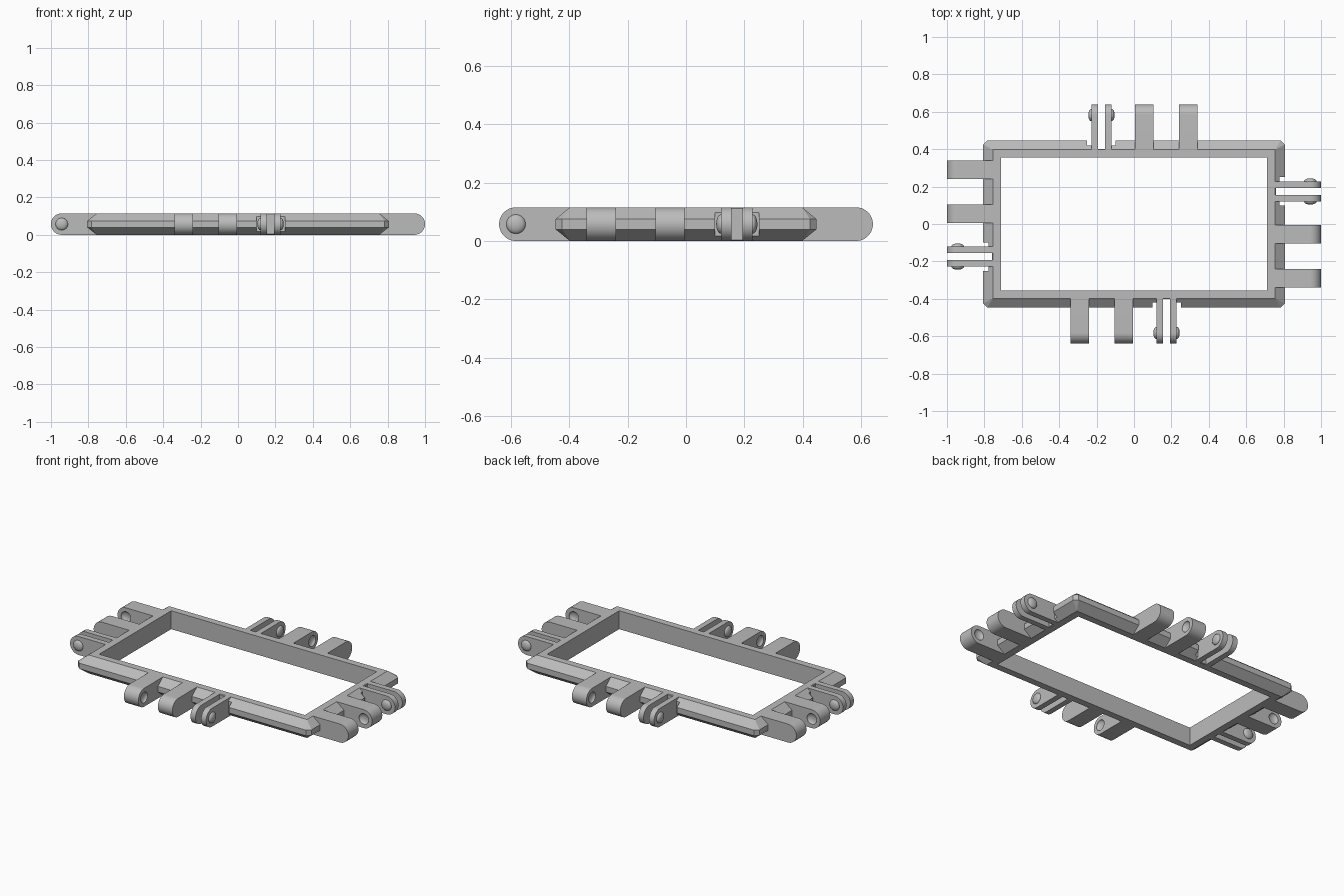
import bpy, bmesh, math
from mathutils import Matrix

cube = bpy.data.objects.get("Cube")
if cube:
    bpy.data.objects.remove(cube, do_unlink=True)

HEIGHT = 0.115
R = HEIGHT / 2

grey = bpy.data.materials.new("plain grey")
grey.use_nodes = True
colour = (0.5, 0.5, 0.5, 1)
grey.diffuse_color = colour
grey.node_tree.nodes["Principled BSDF"].inputs["Base Color"].default_value = colour


def make_object(name, bm, turn=Matrix()):
    bmesh.ops.recalc_face_normals(bm, faces=bm.faces)
    bm.transform(turn)
    mesh = bpy.data.meshes.new(name)
    bm.to_mesh(mesh)
    bm.free()
    mesh.materials.append(grey)
    obj = bpy.data.objects.new(name, mesh)
    bpy.context.collection.objects.link(obj)
    return obj


def activate(obj):
    bpy.ops.object.select_all(action='DESELECT')
    obj.select_set(True)
    bpy.context.view_layer.objects.active = obj


def cut(obj, cutter):
    cutter.hide_render = True
    activate(obj)
    mod = obj.modifiers.new("cut", 'BOOLEAN')
    mod.operation = 'DIFFERENCE'
    mod.solver = 'EXACT'
    mod.object = cutter
    bpy.ops.object.modifier_apply(modifier=mod.name)
    bpy.data.objects.remove(cutter, do_unlink=True)


def smooth(obj):
    activate(obj)
    bpy.ops.object.shade_smooth_by_angle(angle=math.radians(30))


def box(bm, x0, x1, y0, y1, z0, z1):
    place = Matrix.Translation(((x0 + x1) / 2, (y0 + y1) / 2, (z0 + z1) / 2))
    size = Matrix.Diagonal((x1 - x0, y1 - y0, z1 - z0, 1))
    bmesh.ops.create_cube(bm, size=1, matrix=place @ size)


def tongue(bm, start, reach, y0, y1):
    """Bar with a fully rounded outer end."""
    outline = [(start, 0)]
    for i in range(25):
        a = math.pi * (i / 24 - 0.5)
        outline.append((reach - R + R * math.cos(a), R + R * math.sin(a)))
    outline.append((start, HEIGHT))
    face = bm.faces.new([bm.verts.new((x, y0, z)) for x, z in outline])
    moved = bmesh.ops.extrude_face_region(bm, geom=[face])["geom"]
    bmesh.ops.translate(bm, vec=(0, y1 - y0, 0),
                        verts=[v for v in moved if isinstance(v, bmesh.types.BMVert)])


def button(bm, reach, y):
    """Flattened ball used for the snap domes and their sockets."""
    place = Matrix.Translation((reach - R, y, R))
    squash = Matrix.Diagonal((1, 0.5, 1, 1))
    bmesh.ops.create_uvsphere(bm, u_segments=32, v_segments=16, radius=0.033,
                              matrix=place @ squash)


# Rectangular frame with sloped outer edges and clipped corners
def ring(bm, x, y, z, clip=0):
    points = []
    for sx, sy in ((1, 1), (-1, 1), (-1, -1), (1, -1)):
        pair = [(sx * x, sy * (y - clip)), (sx * (x - clip), sy * y)]
        points += pair if sx * sy > 0 else pair[::-1]
    return [bm.verts.new((px, py, z)) for px, py in points]


bm = bmesh.new()
rings = [ring(bm, 0.71, 0.355, 0), ring(bm, 0.755, 0.3975, 0),
         ring(bm, 0.806, 0.447, 0.04, 0.022), ring(bm, 0.806, 0.447, 0.075, 0.022),
         ring(bm, 0.755, 0.3975, HEIGHT), ring(bm, 0.71, 0.355, HEIGHT)]
for a, b in zip(rings, rings[1:] + rings[:1]):
    for i in range(8):
        j = (i + 1) % 8
        bm.faces.new((a[i], a[j], b[j], b[i]))
bmesh.ops.remove_doubles(bm, verts=bm.verts, dist=0.0001)
frame = make_object("frame", bm)

# Four sides, each with a snap clip and a pair of socket blocks
sides = (("left", 0, 0.755, 1.0), ("front", -90, 0.3975, 0.64),
         ("right", 180, 0.755, 1.0), ("back", 90, 0.3975, 0.64))
for side, angle, start, reach in sides:
    turn = Matrix.Rotation(math.radians(angle), 4, 'Z')

    # Notches that free the clip prongs
    for depth, y0, y1 in ((0.022, 0.1, 0.25), (0.004, 0.15, 0.2)):
        bm = bmesh.new()
        box(bm, start + depth, start + 0.1, y0, y1, -0.1, 0.2)
        cut(frame, make_object("notch_cutter", bm, turn))

    # Clip prongs with outward domes
    for label, y0, y1, dome in (("inner", 0.12, 0.155, 0.12), ("outer", 0.193, 0.228, 0.228)):
        bm = bmesh.new()
        tongue(bm, start, reach, y0, y1)
        button(bm, reach, dome)
        smooth(make_object(f"{side}_{label}_prong", bm, turn))

    # Socket blocks with dimples facing each other
    for label, y0, y1, dimple in (("near", -0.105, -0.005, -0.105), ("far", -0.34, -0.24, -0.24)):
        bm = bmesh.new()
        tongue(bm, start, reach, y0, y1)
        block = make_object(f"{side}_{label}_block", bm, turn)
        bm = bmesh.new()
        button(bm, reach, dimple)
        cut(block, make_object("dimple_cutter", bm, turn))
        smooth(block)
